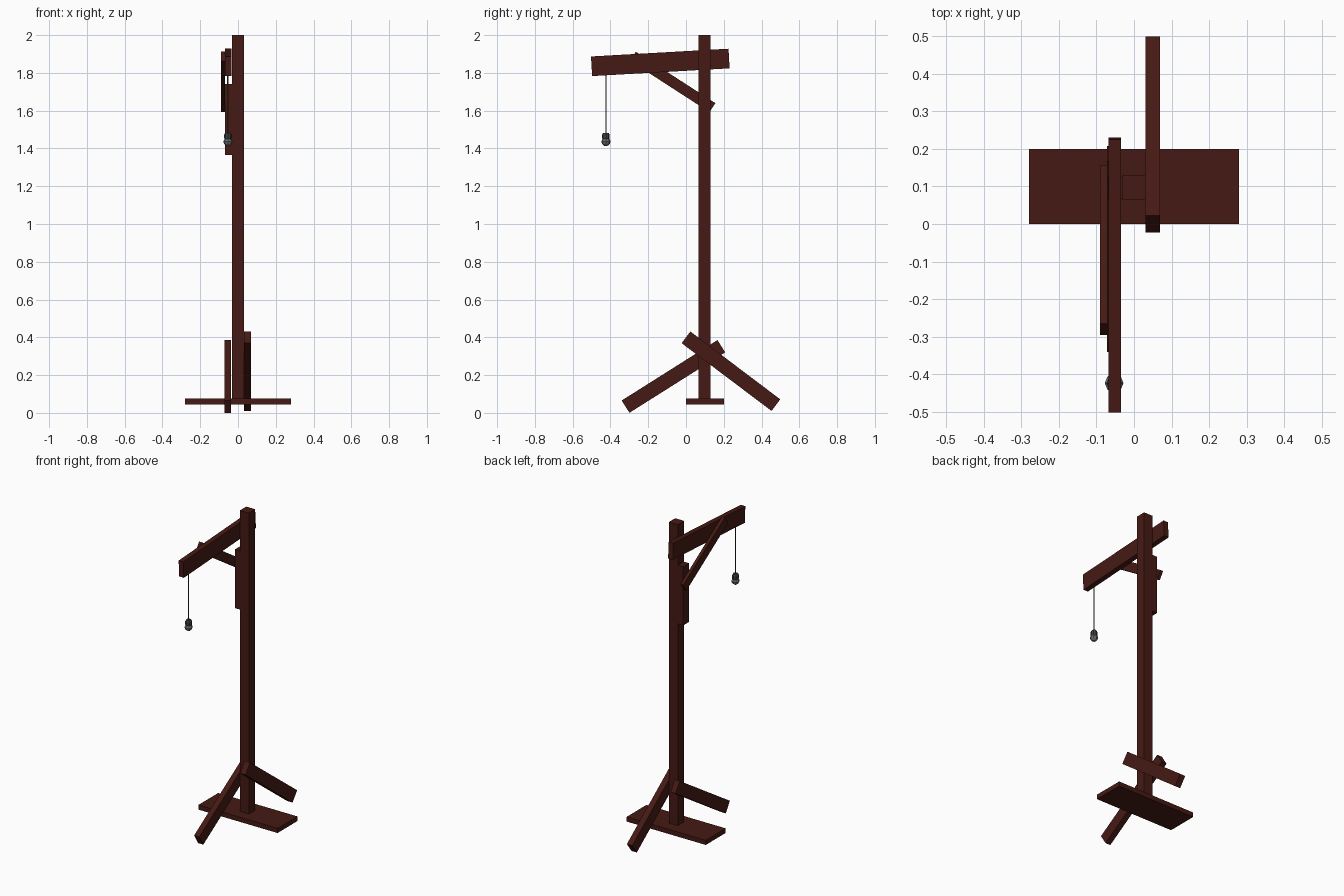
import bpy, bmesh, math
from mathutils import Vector, Matrix

if "Cube" in bpy.data.objects:
    bpy.data.objects.remove(bpy.data.objects["Cube"])


def material(name, rgb):
    m = bpy.data.materials.new(name)
    m.diffuse_color = (*rgb, 1)
    m.use_nodes = True
    m.node_tree.nodes["Principled BSDF"].inputs["Base Color"].default_value = m.diffuse_color
    return m


wood = material("dark_wood", (0.06, 0.01, 0.007))
cord = material("olive_cord", (0.06, 0.06, 0.015))
metal = material("socket_grey", (0.05, 0.05, 0.055))
glass = material("bulb_glass", (0.16, 0.17, 0.18))


def finish(name, bm, mat):
    bmesh.ops.recalc_face_normals(bm, faces=bm.faces)
    me = bpy.data.meshes.new(name)
    bm.to_mesh(me)
    bm.free()
    me.materials.append(mat)
    ob = bpy.data.objects.new(name, me)
    bpy.context.collection.objects.link(ob)
    return ob


def plank(name, x0, x1, start, end, width):
    """Board lying in a y-z plane, running from start to end (y, z)."""
    a, b = Vector(start), Vector(end)
    d, c = b - a, (a + b) / 2
    bm = bmesh.new()
    bmesh.ops.create_cube(bm, size=1, matrix=(
        Matrix.Translation(((x0 + x1) / 2, c.x, c.y))
        @ Matrix.Rotation(math.atan2(d.y, d.x), 4, 'X')
        @ Matrix.Diagonal((x1 - x0, d.length, width, 1))))
    return finish(name, bm, wood)


def lathe(name, profile, sides, mat, x, y):
    """Closed faceted solid from (radius, z) rings."""
    bm = bmesh.new()
    rings = [[bm.verts.new((x + r * math.cos(2 * math.pi * i / sides),
                            y + r * math.sin(2 * math.pi * i / sides), z))
              for i in range(sides)] for r, z in profile]
    for p, q in zip(rings, rings[1:]):
        for i in range(sides):
            j = (i + 1) % sides
            bm.faces.new((p[i], p[j], q[j], q[i]))
    bm.faces.new(rings[0][::-1])
    bm.faces.new(rings[-1])
    return finish(name, bm, mat)


# Post and foot board
plank("post", -0.032, 0.031, (0.097, 0.06), (0.097, 2.0), 0.064)
plank("foot_board", -0.28, 0.28, (0.0, 0.06), (0.2, 0.06), 0.03)

# Slanted legs on either side of the post
plank("back_leg", 0.031, 0.069, (0.0, 0.4), (0.476, 0.041), 0.077)
plank("front_leg", -0.072, -0.036, (-0.32, 0.033), (0.187, 0.353), 0.077)

# Top arm, diagonal brace and short packing board
plank("arm", -0.068, -0.035, (-0.5, 1.835), (0.228, 1.876), 0.104)
plank("brace", -0.09, -0.07, (0.14, 1.616), (-0.281, 1.888), 0.057)
plank("packing_board", -0.069, -0.032, (0.097, 1.365), (0.097, 1.74), 0.06)

# Hanging lamp
lx, ly = -0.053, -0.424
lathe("cord", [(0.004, 1.475), (0.004, 1.8)], 6, cord, lx, ly)
lathe("socket", [(0.018, 1.447), (0.02, 1.455), (0.02, 1.473), (0.015, 1.483)],
      8, metal, lx, ly)
lathe("bulb", [(0.009, 1.414), (0.02, 1.423), (0.025, 1.437), (0.016, 1.455)],
      8, glass, lx, ly)
